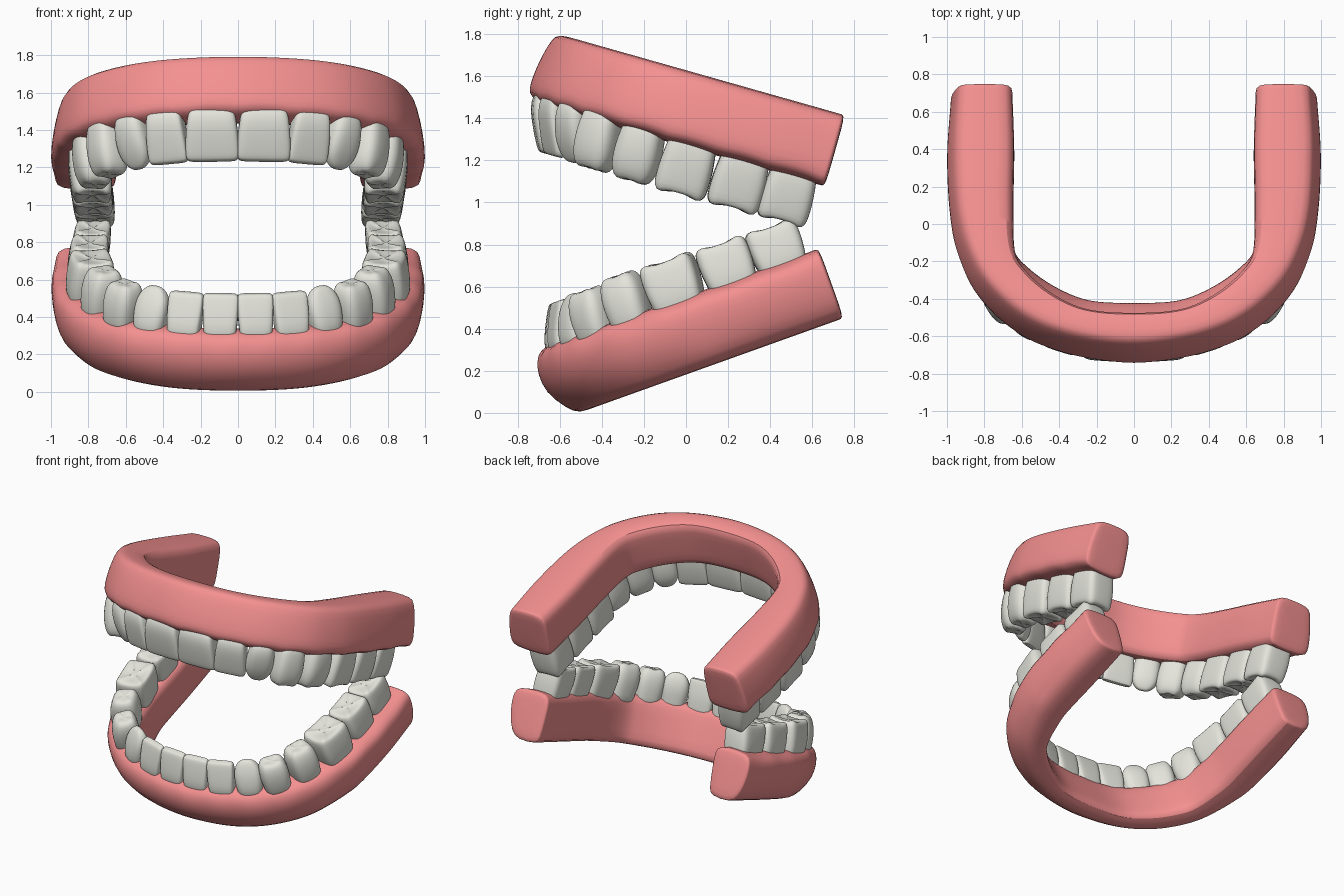
import bpy, bmesh, math
from mathutils import Vector, Matrix

if "Cube" in bpy.data.objects:
    bpy.data.objects.remove(bpy.data.objects["Cube"])


def material(name, col):
    m = bpy.data.materials.new(name)
    m.diffuse_color = (*col, 1)
    m.use_nodes = True
    m.node_tree.nodes["Principled BSDF"].inputs["Base Color"].default_value = m.diffuse_color
    return m


PINK = material("gum_pink", (0.91, 0.28, 0.28))
IVORY = material("tooth_ivory", (0.78, 0.78, 0.72))


def loft(name, rings, mat, xf, angle):
    """Skin closed rings, cap both ends, smooth."""
    bm = bmesh.new()
    rows = [[bm.verts.new(p) for p in r] for r in rings]
    n = len(rows[0])
    for a, b in zip(rows, rows[1:]):
        for i in range(n):
            j = (i + 1) % n
            bm.faces.new((a[i], a[j], b[j], b[i]))
    for r in (rows[0], rows[-1]):
        c = bm.verts.new(sum((v.co for v in r), Vector()) / n)
        for i in range(n):
            bm.faces.new((r[i], r[(i + 1) % n], c))
    bmesh.ops.recalc_face_normals(bm, faces=bm.faces)
    me = bpy.data.meshes.new(name)
    bm.to_mesh(me)
    bm.free()
    me.transform(xf)
    me.materials.append(mat)
    ob = bpy.data.objects.new(name, me)
    bpy.context.collection.objects.link(ob)
    ob.modifiers.new("round", 'SUBSURF').levels = 1
    ob.modifiers["round"].render_levels = 1
    bpy.ops.object.select_all(action='DESELECT')
    ob.select_set(True)
    bpy.context.view_layer.objects.active = ob
    bpy.ops.object.shade_smooth_by_angle(angle=math.radians(angle))
    return ob


def spline(half, steps=6):
    """Mirror a half arch and resample it with Catmull-Rom."""
    pts = [Vector((-x, y)) for x, y in half[:0:-1]] + [Vector(p) for p in half]
    pts = [2 * pts[0] - pts[1]] + pts + [2 * pts[-1] - pts[-2]]
    out = []
    for a, b, c, d in zip(pts, pts[1:], pts[2:], pts[3:]):
        for k in range(steps):
            t = k / steps
            out.append(0.5 * (2 * b + (c - a) * t + (2 * a - 5 * b + 4 * c - d) * t * t
                              + (3 * b - a - 3 * c + d) * t ** 3))
    return out + [pts[-2]]


# arch outlines seen in the plane of each jaw
INNER = spline([(0, -.53), (.25, -.51), (.43, -.425), (.57, -.30),
                (.635, -.18), (.645, .08), (.64, .4), (.65, .71)])
OUTER = spline([(0, -.745), (.35, -.695), (.62, -.58), (.83, -.38),
                (.94, -.15), (.985, .08), (1.0, .4), (.98, .71)])

# gum cross-sections: share across the band at the front, at the back, height
UPPER_GUM = [(0, 0, -.13), (.06, .06, -.17), (.5, .5, -.172), (.92, .92, -.165),
             (1, 1, -.13), (1, 1, -.05), (.93, .95, .06), (.81, .88, .15),
             (.70, .79, .18), (.35, .4, .182), (.05, .08, .178), (0, 0, .13), (0, 0, 0)]
LOWER_GUM = [(-.18, .15, -.13), (-.13, .2, -.17), (.32, .70, -.178), (.55, .86, -.13),
             (.88, .97, -.03), (.90, 1, .07), (.82, .98, .13), (.68, .9, .175),
             (.4, .5, .18), (.06, .18, .178), (-.03, .1, .13), (-.1, .12, 0)]


def gum(name, section, teeth, flip, xf):
    rings = []
    for a, b in zip(INNER, OUTER):
        f = min(1, max(0, (a.y + .55) / .6))
        mid = a.lerp(b, .5)
        # the rim dips in a scallop over each tooth
        dip = max(max(0, 1 - ((Vector((abs(mid.x), mid.y)) - Vector(t[:2])).length
                              / (.6 * t[2])) ** 2) for t in teeth)
        ring = []
        for tf, tb, w in section:
            t = tf + (tb - tf) * f
            p = a.lerp(b, t)
            if t > .6 and w * flip > .12:
                w -= flip * (.014 * dip + (.016 * (1 - f) if flip < 0 else 0))
            ring.append(Vector((p.x, p.y, w)))
        rings.append(ring)

    def end(ring):
        c = sum(ring, Vector()) / len(ring)
        near = [p + Vector((0, .012, 0)) for p in ring]
        cap = [c + (p - c) * .93 + Vector((0, .025, 0)) for p in ring]
        return near, cap
    n0, c0 = end(rings[0])
    n1, c1 = end(rings[-1])
    loft(name, [c0, n0] + rings + [n1, c1], PINK, xf, 60)


# crown profiles: height, width scale, depth scale
CROWNS = {
    "incisor": [(-.3, .85, .9), (0, .94, 1.05), (.3, 1, 1), (.65, 1.03, .75),
                (.92, 1.02, .5), (1, .96, .36), (1.01, .6, .2)],
    "canine": [(-.3, .85, .9), (0, .95, 1.05), (.3, 1.04, 1.05), (.6, 1.03, .9),
               (.82, .88, .65), (.97, .6, .4), (1.04, .3, .2)],
    "premolar": [(-.3, .88, .9), (0, .98, 1), (.35, 1.06, 1.06), (.65, 1.05, 1),
                 (.88, .92, .84), (1, .7, .62), (.97, .3, .28)],
    "molar": [(-.3, .88, .9), (0, .95, 1), (.35, 1.04, 1.05), (.75, 1.05, 1),
              (.95, 1, .94), (1, .86, .8), (.94, .4, .38)],
}
KINDS = ["incisor", "incisor", "canine", "premolar", "premolar", "molar", "molar", "molar"]

# right half of each row: x, y in jaw plane, width, depth, height
UPPER_TEETH = [(.14, -.65, .28, .13, .215), (.388, -.60, .215, .125, .215),
               (.57, -.505, .185, .15, .215), (.705, -.365, .20, .19, .23),
               (.785, -.165, .215, .20, .235), (.80, .075, .25, .22, .235),
               (.795, .335, .25, .22, .23), (.785, .575, .24, .22, .225)]
LOWER_TEETH = [(.095, -.59, .188, .12, .195), (.287, -.565, .188, .12, .195),
               (.47, -.495, .185, .14, .20), (.62, -.39, .19, .18, .205),
               (.735, -.215, .20, .20, .22), (.80, .025, .26, .23, .21),
               (.81, .295, .25, .21, .20), (.795, .545, .25, .20, .195)]


def tooth(name, kind, pos, tang, size, s, flip, xf):
    width, depth, height = size
    out = Vector((tang.y, -tang.x))
    lean = .27 if kind in ("incisor", "canine") else .1
    power = {"incisor": .4, "canine": .7, "premolar": .65, "molar": .42}[kind]
    cusp = {"premolar": .015, "molar": .035}.get(kind, 0)
    rings = []
    for t, sw, sd in CROWNS[kind]:
        ring = []
        for k in range(20):
            th = math.tau * (k + .5) / 20
            c, d = math.cos(th), math.sin(th)
            a = math.copysign(abs(c) ** power, c) * width / 2 * sw
            b = math.copysign(abs(d) ** power, d) * depth / 2 * sd
            h = height * (t - (cusp * math.cos(4 * th) if t > .8 else 0))
            p = pos + tang * a + out * (b - lean * max(h, 0))
            ring.append(Vector((s * p.x, p.y, flip * (.165 + h))))
        rings.append(ring)
    loft(name, rings, IVORY, xf, 60)


def jaw(label, section, teeth, flip, z, tilt):
    xf = Matrix.Translation((0, 0, z)) @ Matrix.Rotation(math.radians(tilt), 4, 'X')
    gum(label + "_gum", section, teeth, flip, xf)
    pos = [Vector(t[:2]) for t in teeth]
    for i, t in enumerate(teeth):
        before = pos[i - 1] if i else Vector((-pos[0].x, pos[0].y))
        after = pos[min(i + 1, 7)]
        tang = (after - before).normalized()
        if i == 0:
            tang = Vector((1, .06)).normalized()
        for s, side in ((1, "right"), (-1, "left")):
            tooth(f"{label}_{KINDS[i]}_{i + 1}_{side}", KINDS[i], pos[i], tang,
                  t[2:], s, flip, xf)


jaw("upper", UPPER_GUM, UPPER_TEETH, -1, 1.44, -15.8)
jaw("lower", LOWER_GUM, LOWER_TEETH, 1, .365, 19.7)
